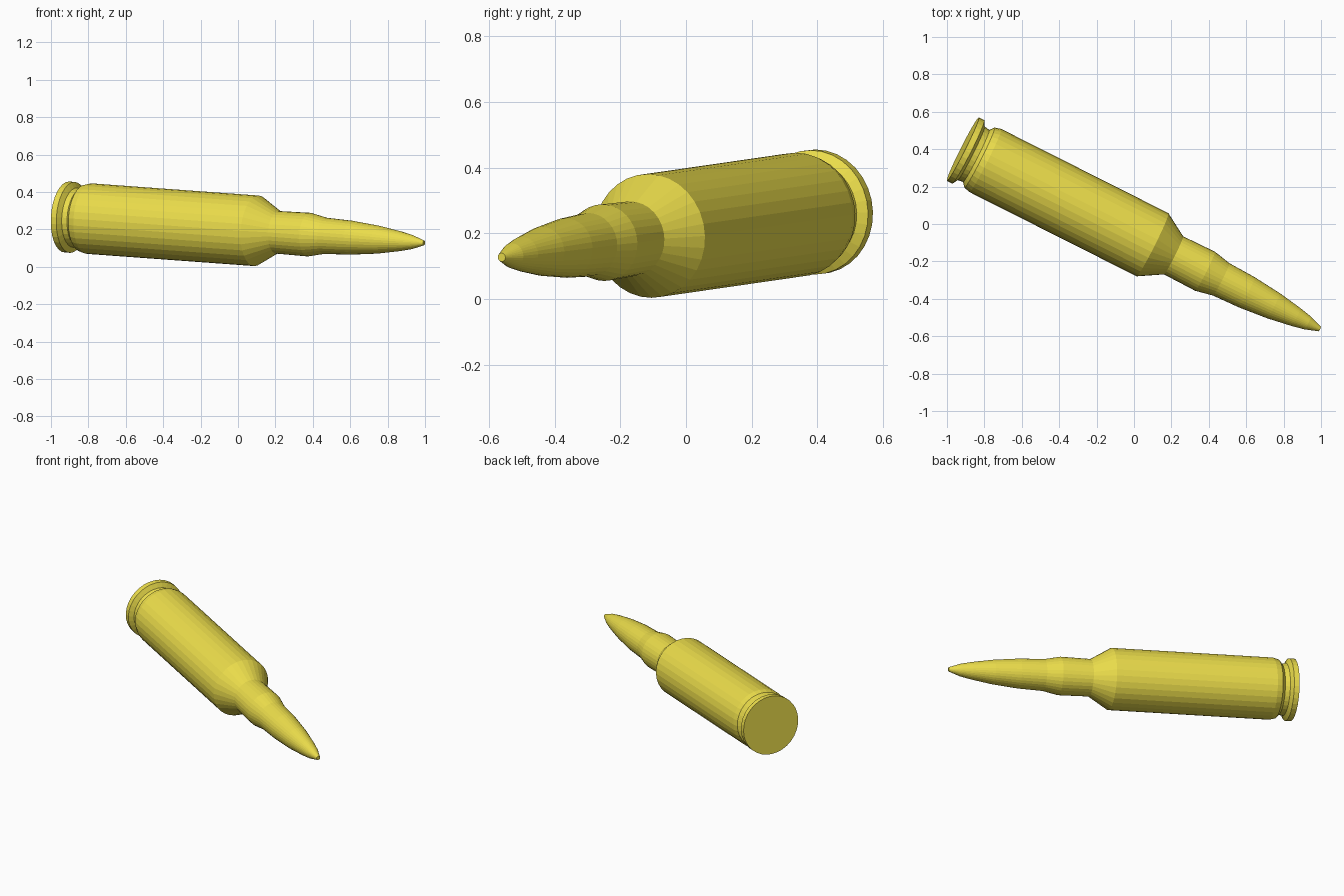
import bpy
import bmesh
from math import cos, sin, tau
from mathutils import Vector

if "Cube" in bpy.data.objects:
    bpy.data.objects.remove(bpy.data.objects["Cube"])

SIDES = 32
BASE = Vector((-0.915, 0.40, 0.266))   # centre of the flat base
TIP = Vector((0.994, -0.562, 0.127))   # centre of the blunt nose
LENGTH = (TIP - BASE).length
AIM = (TIP - BASE).to_track_quat('Z', 'Y')

brass = bpy.data.materials.new("brass")
brass.diffuse_color = (0.83, 0.72, 0.07, 1)
brass.use_nodes = True
brass.node_tree.nodes["Principled BSDF"].inputs["Base Color"].default_value = brass.diffuse_color


def lathe(name, profile, cap_start=False, cap_end=False):
    """Spin (radius, distance) pairs around the tilted axis."""
    bm = bmesh.new()
    rings = [[bm.verts.new((r * cos(tau * i / SIDES), r * sin(tau * i / SIDES), t))
              for i in range(SIDES)] for r, t in profile]
    for a, b in zip(rings, rings[1:]):
        for i in range(SIDES):
            j = (i + 1) % SIDES
            bm.faces.new((a[i], a[j], b[j], b[i]))
    if cap_start:
        bm.faces.new(rings[0][::-1])
    if cap_end:
        bm.faces.new(rings[-1])
    bm.transform(AIM.to_matrix().to_4x4())
    mesh = bpy.data.meshes.new(name)
    bm.to_mesh(mesh)
    bm.free()
    mesh.materials.append(brass)
    obj = bpy.data.objects.new(name, mesh)
    obj.location = BASE
    bpy.context.collection.objects.link(obj)
    return obj


# Case: rim, extractor groove, body, shoulder and neck
lathe("case", [
    (0.190, 0.0), (0.190, 0.033),
    (0.160, 0.050), (0.156, 0.080),
    (0.180, 0.100), (0.189, 0.135),
    (0.189, 1.138), (0.114, 1.264), (0.117, 1.453),
], cap_start=True)

# Bullet: crimp taper and pointed nose, sharing the neck's last ring
lathe("bullet", [
    (0.117, 1.453), (0.097, 1.550), (0.091, 1.705),
    (0.075, 1.865), (0.053, 2.000), (0.038, 2.070), (0.013, LENGTH),
], cap_end=True)
